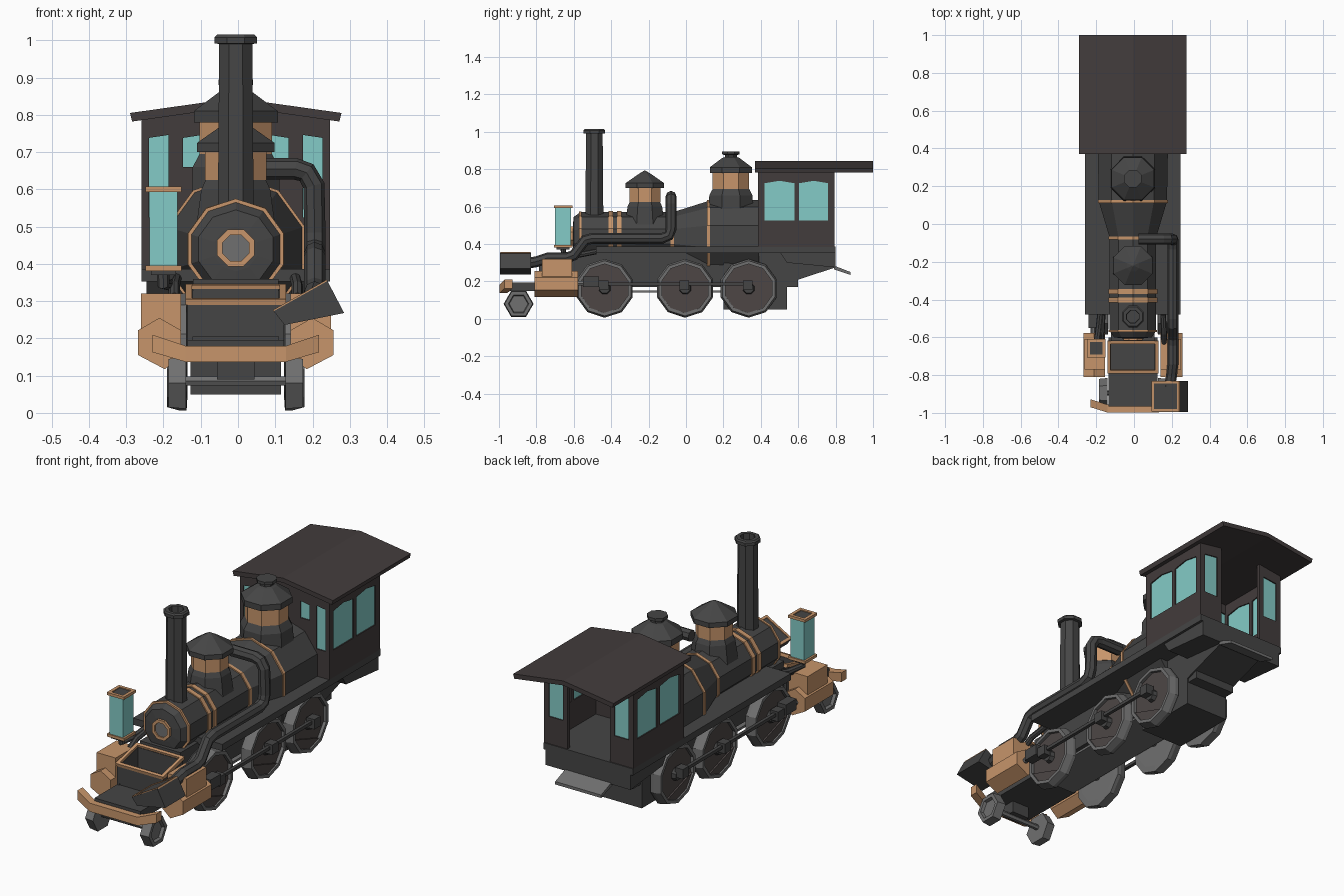
import bpy, bmesh
from math import sin, cos, pi, radians, atan2
from mathutils import Matrix, Vector

if "Cube" in bpy.data.objects:
    bpy.data.objects.remove(bpy.data.objects["Cube"])

CX = -0.006   # the engine's centre line sits slightly left of x = 0


def mat(name, r, g, b):
    m = bpy.data.materials.new(name)
    m.diffuse_color = (r, g, b, 1)
    m.use_nodes = True
    m.node_tree.nodes["Principled BSDF"].inputs["Base Color"].default_value = m.diffuse_color
    return m


IRON = mat("dark_iron", .06, .06, .06)
STEEL = mat("wheel_steel", .16, .16, .16)
DISC = mat("wheel_disc", .075, .062, .06)
WOOD = mat("cab_brown", .055, .045, .045)
COPPER = mat("copper", .57, .30, .145)
GLASS = mat("glass", .23, .60, .57)


def add(name, bm, m):
    bmesh.ops.recalc_face_normals(bm, faces=bm.faces)
    me = bpy.data.meshes.new(name)
    bm.to_mesh(me)
    bm.free()
    me.materials.append(m)
    o = bpy.data.objects.new(name, me)
    o.location.x = CX
    bpy.context.collection.objects.link(o)
    return o


PLACE = {'X': lambda a, b, h: (h, a, b), 'Y': lambda a, b, h: (a, h, b), 'Z': lambda a, b, h: (a, b, h)}


def prism(name, pts, axis, lo, hi, m):
    bm = bmesh.new()
    ends = [[bm.verts.new(PLACE[axis](a, b, h)) for a, b in pts] for h in (lo, hi)]
    bm.faces.new(ends[0])
    bm.faces.new(ends[1])
    n = len(pts)
    for i in range(n):
        j = (i + 1) % n
        bm.faces.new((ends[0][i], ends[0][j], ends[1][j], ends[1][i]))
    return add(name, bm, m)


def rect(a0, a1, b0, b1):
    return [(a0, b0), (a1, b0), (a1, b1), (a0, b1)]


def box(name, x0, x1, y0, y1, z0, z1, m):
    return prism(name, rect(x0, x1, y0, y1), 'Z', z0, z1, m)


def lathe(name, prof, axis, a, b, n, m, phase=0.0):
    """Faceted turning: prof is (radius, height along axis), centred on (a, b)."""
    bm = bmesh.new()
    rings = [[bm.verts.new(PLACE[axis](a + r * cos(phase + 2 * pi * i / n), b + r * sin(phase + 2 * pi * i / n), h))
              for i in range(n)] for r, h in prof]
    for p, q in zip(rings, rings[1:]):
        for i in range(n):
            j = (i + 1) % n
            bm.faces.new((p[i], p[j], q[j], q[i]))
    bm.faces.new(rings[0])
    bm.faces.new(rings[-1])
    return add(name, bm, m)


def from_curve(name, cu, m, mtx=Matrix()):
    tmp = bpy.data.objects.new(name + "_curve", cu)
    bpy.context.collection.objects.link(tmp)
    me = bpy.data.meshes.new_from_object(tmp.evaluated_get(bpy.context.evaluated_depsgraph_get()))
    bpy.data.objects.remove(tmp)
    bm = bmesh.new()
    bm.from_mesh(me)
    bm.transform(mtx)
    bmesh.ops.remove_doubles(bm, verts=bm.verts, dist=1e-5)
    for f in bm.faces:
        f.smooth = False
    return add(name, bm, m)


def poly(cu, pts, cyclic):
    sp = cu.splines.new('POLY')
    sp.points.add(len(pts) - 1)
    for p, c in zip(sp.points, pts):
        p.co = (*c, 1) if len(c) == 3 else (*c, 0, 1)
    sp.use_cyclic_u = cyclic


def panel(name, outer, holes, t, mtx, m):
    cu = bpy.data.curves.new(name, 'CURVE')
    cu.dimensions, cu.fill_mode, cu.extrude = '2D', 'BOTH', t / 2
    for loop in [outer] + holes:
        poly(cu, loop, True)
    return from_curve(name, cu, m, mtx)


def tube(name, pts, r, m):
    cu = bpy.data.curves.new(name, 'CURVE')
    cu.dimensions, cu.bevel_depth, cu.bevel_resolution, cu.use_fill_caps = '3D', r, 2, True
    poly(cu, pts, False)
    return from_curve(name, cu, m)


SIDE = Matrix(((0, 0, 1, 0), (1, 0, 0, 0), (0, 1, 0, 0), (0, 0, 0, 1)))   # panel lies in yz
FRONT = Matrix(((1, 0, 0, 0), (0, 0, -1, 0), (0, 1, 0, 0), (0, 0, 0, 1)))  # panel lies in xz

# boiler, nose and firebox
TOP, OCT = pi / 2, pi / 8
lathe("boiler", [(.06, -.605), (.105, -.60), (.13, -.565), (.13, -.07), (.19, .12), (.195, .39)], 'Y', 0, .44, 10, IRON, TOP)
prism("firebox", [(-.18, .36), (.18, .36), (.181, .49), (-.181, .49)], 'Y', .12, .39, IRON)
for i, (y0, y1, r) in enumerate([(-.572, -.56, .135), (-.415, -.39, .136), (-.37, -.345, .136), (-.083, -.065, .136), (.112, .128, .195)]):
    lathe(f"boiler_band_{i}", [(r, y0), (r, y1)], 'Y', 0, .44, 10, COPPER, TOP)
lathe("nose_ring", [(.038, -.60), (.038, -.617), (.054, -.617), (.054, -.59)], 'Y', 0, .443, 8, COPPER, OCT)
lathe("nose_plate", [(.039, -.61), (.039, -.59)], 'Y', 0, .443, 8, STEEL, OCT)

# chimney and domes
lathe("chimney", [(.052, .55), (.048, .99), (.062, .992), (.062, 1.008), (.055, 1.015), (.036, 1.015), (.034, .95)], 'Z', 0, -.49, 8, IRON, OCT)
lathe("sand_dome_base", [(.115, .50), (.10, .60), (.085, .63)], 'Z', 0, -.22, 8, IRON, OCT)
lathe("sand_dome_band", [(.09, .625), (.09, .705)], 'Z', 0, -.22, 8, COPPER, OCT)
lathe("sand_dome_cap", [(.112, .70), (.112, .725), (.035, .775), (.004, .792)], 'Z', 0, -.22, 8, IRON, OCT)
lathe("steam_dome_base", [(.13, .54), (.125, .66), (.105, .695)], 'Z', 0, .24, 8, IRON, OCT)
lathe("steam_dome_band", [(.105, .69), (.105, .785)], 'Z', 0, .24, 8, COPPER, OCT)
lathe("steam_dome_cap", [(.122, .78), (.122, .81), (.05, .86), (.035, .865), (.035, .875), (.05, .88), (.05, .895)], 'Z', 0, .24, 8, IRON, OCT)

# cab walls with window openings and glass
for s in (-1, 1):
    wins = [[(a, .525), (b, .525), (b, .725), ((a + b) / 2, .738), (a, .725)] for a, b in ((.42, .58), (.605, .76))]
    panel("cab_side", rect(.385, .795, .385, .805), wins, .02, Matrix.Translation((s * .243, 0, 0)) @ SIDE, WOOD)
    box("cab_side_glass", s * .243 - .004, s * .243 + .004, .41, .77, .515, .745, GLASS)
    panel("cab_back", [(s * .12, .385), (s * .25, .385), (s * .25, .805), (s * .12, .825)],
          [[(s * .145, .525), (s * .225, .525), (s * .225, .735), (s * .145, .745)]], .02,
          Matrix.Translation((0, .785, 0)) @ FRONT, WOOD)
    box("cab_back_glass", s * .185 - .045, s * .185 + .045, .781, .789, .515, .75, GLASS)
holes = []
for s in (-1, 1):
    holes += [[(s * a, z), (s * b, z), (s * b, .738), (s * a, .746)] for a, b, z in ((.18, .234, .525), (.09, .142, .66))]
    box("cab_front_glass", s * .157 - .08, s * .157 + .08, .391, .399, .515, .755, GLASS)
panel("cab_front", [(-.25, .385), (.25, .385), (.25, .805), (0, .835), (-.25, .805)], holes, .02,
      Matrix.Translation((0, .395, 0)) @ FRONT, WOOD)
prism("cab_roof", [(-.284, .805), (0, .845), (.284, .805), (.278, .782), (0, .822), (-.278, .782)], 'Y', .37, 1.0, WOOD)

# running board, chassis, ash box and rear step
box("running_board", -.253, .253, -.48, .80, .352, .386, IRON)
box("main_frame", -.115, .115, -.62, .6, .17, .36, IRON)
box("frame_rail", -.115, .115, -.60, .2, .14, .152, STEEL)
prism("ash_box", [(.2, .36), (.8, .36), (.8, .275), (.54, .19), (.54, .05), (.2, .05)], 'X', -.122, .122, IRON)
prism("rear_beam", [(.5, .36), (.8, .36), (.8, .275), (.54, .30)], 'X', -.24, .24, IRON)
prism("rear_step", [(.79, .285), (.88, .25), (.88, .235), (.79, .265)], 'X', -.13, .13, STEEL)
box("front_deck", -.13, .13, -.965, -.60, .15, .195, IRON)

# open tray with a tilted copper rim
for s in (-1, 1):
    prism("tray_side", [(-.785, .195), (-.785, .295), (-.62, .335), (-.62, .195)], 'X', s * .13, s * .115, IRON)
box("tray_front", -.13, .13, -.785, -.77, .205, .293, IRON)
box("tray_back", -.13, .13, -.635, -.62, .195, .332, IRON)
box("tray_floor", -.125, .125, -.78, -.62, .195, .23, IRON)
panel("tray_rim", rect(-.135, .135, -.088, .088), [rect(-.118, .118, -.072, .072)], .016,
      Matrix.Translation((0, -.703, .318)) @ Matrix.Rotation(atan2(.04, .165), 4, 'X'), COPPER)

# front bumper: straight middle with raised, swept-back ends
bm = bmesh.new()
rings = []
for x, y, z0, z1 in ((-.224, -.97, .163, .21), (-.135, -.998, .137, .18), (.135, -.998, .137, .18), (.224, -.97, .163, .21)):
    rings.append([bm.verts.new(c) for c in ((x, y, z0), (x, y, z1), (x, y + .042, z1), (x, y + .042, z0))])
for p, q in zip(rings, rings[1:]):
    for i in range(4):
        j = (i + 1) % 4
        bm.faces.new((p[i], p[j], q[j], q[i]))
bm.faces.new(rings[0])
bm.faces.new(rings[-1])
add("front_bumper", bm, COPPER)

# wheels, rods and steam cylinders on both sides
for s in (-1, 1):
    for k, y in enumerate((-.435, -.005, .335)):
        R = .157
        lathe(f"drive_wheel_{k}", [(R * .8, s * .13), (R, s * .132), (R, s * .15), (R * .94, s * .184), (R * .83, s * .184), (R * .83, s * .166)],
              'X', y, .163, 10, STEEL, pi / 10)
        lathe(f"wheel_disc_{k}", [(R * .84, s * .15), (R * .84, s * .168)], 'X', y, .163, 10, DISC, pi / 10)
        lathe(f"wheel_hub_{k}", [(.035, s * .16), (.028, s * .19)], 'X', y, .163, 8, IRON, OCT)
        weight = [(y + .13 * cos(t), .163 + .13 * sin(t)) for t in (radians(198 + 36 * i) for i in range(4))]
        prism(f"counterweight_{k}", weight, 'X', s * .16, s * .176, DISC)
        box(f"crank_{k}", s * .18, s * .225, y - .03, y + .02, .155, .205, IRON)
    prism("coupling_rod", rect(-.52, .35, .178, .194), 'X', s * .195, s * .212, IRON)
    box("crosshead", s * .185, s * .235, -.55, -.465, .17, .225, IRON)
    lathe("piston_rod", [(.014, -.60), (.014, -.50)], 'Y', s * .21, .19, 6, STEEL)
    prism("steam_cylinder", [(s * x, z) for x, z in ((.262, .222), (.205, .255), (.147, .222), (.147, .155), (.19, .117), (.262, .155))],
          'Y', -.81, -.578, COPPER)
    box("valve_chest", s * .147, s * .255, -.77, -.61, .20, .32, COPPER)
    lathe("leading_wheel", [(.08, s * .133), (.075, s * .18), (.055, s * .18), (.05, s * .165)], 'X', -.895, .08, 6, STEEL)
    tube("steam_feed", [(s * .16, -.48, .36), (s * .165, -.58, .34), (s * .165, -.63, .31)], .015, IRON)
for y, z, r in ((-.895, .085, .014), (-.435, .163, .02), (-.005, .163, .02), (.335, .163, .02)):
    lathe("axle", [(r, -.14), (r, .14)], 'X', y, z, 6, STEEL)
box("leading_truck", -.05, .05, -.93, -.86, .09, .16, IRON)

# standing lantern on the left
box("lantern_glass", -.232, -.156, -.70, -.615, .39, .60, GLASS)
for z in (.388, .60):
    panel("lantern_rim", rect(-.242, -.146, -.706, -.608), [rect(-.226, -.162, -.69, -.624)], .014, Matrix.Translation((0, 0, z)), COPPER)
box("lantern_cap", -.228, -.16, -.692, -.622, .37, .602, IRON)
tube("lantern_bracket", [(-.195, -.655, .39), (-.195, -.655, .345), (-.18, -.55, .345), (-.17, -.46, .365)], .017, IRON)

# long side pipe ending in a tilted funnel box on the right
tube("side_pipe", [(.03, -.08, .655), (.16, -.08, .655), (.19, -.08, .645), (.21, -.08, .61), (.212, -.08, .48), (.212, -.092, .445), (.212, -.13, .43),
                   (.212, -.50, .43), (.212, -.54, .42), (.212, -.60, .34), (.212, -.64, .325), (.212, -.74, .325), (.205, -.80, .305), (.195, -.86, .295)],
     .029, IRON)
prism("funnel_box", [(.102, .273), (.246, .354), (.291, .268), (.131, .236)], 'Y', -.995, -.83, IRON)
panel("funnel_rim", rect(-.083, .083, -.08, .08), [rect(-.07, .07, -.067, .067)], .008,
      Matrix.Translation((.174, -.912, .3135)) @ Matrix.Rotation(-radians(29.4), 4, 'Y'), COPPER)
